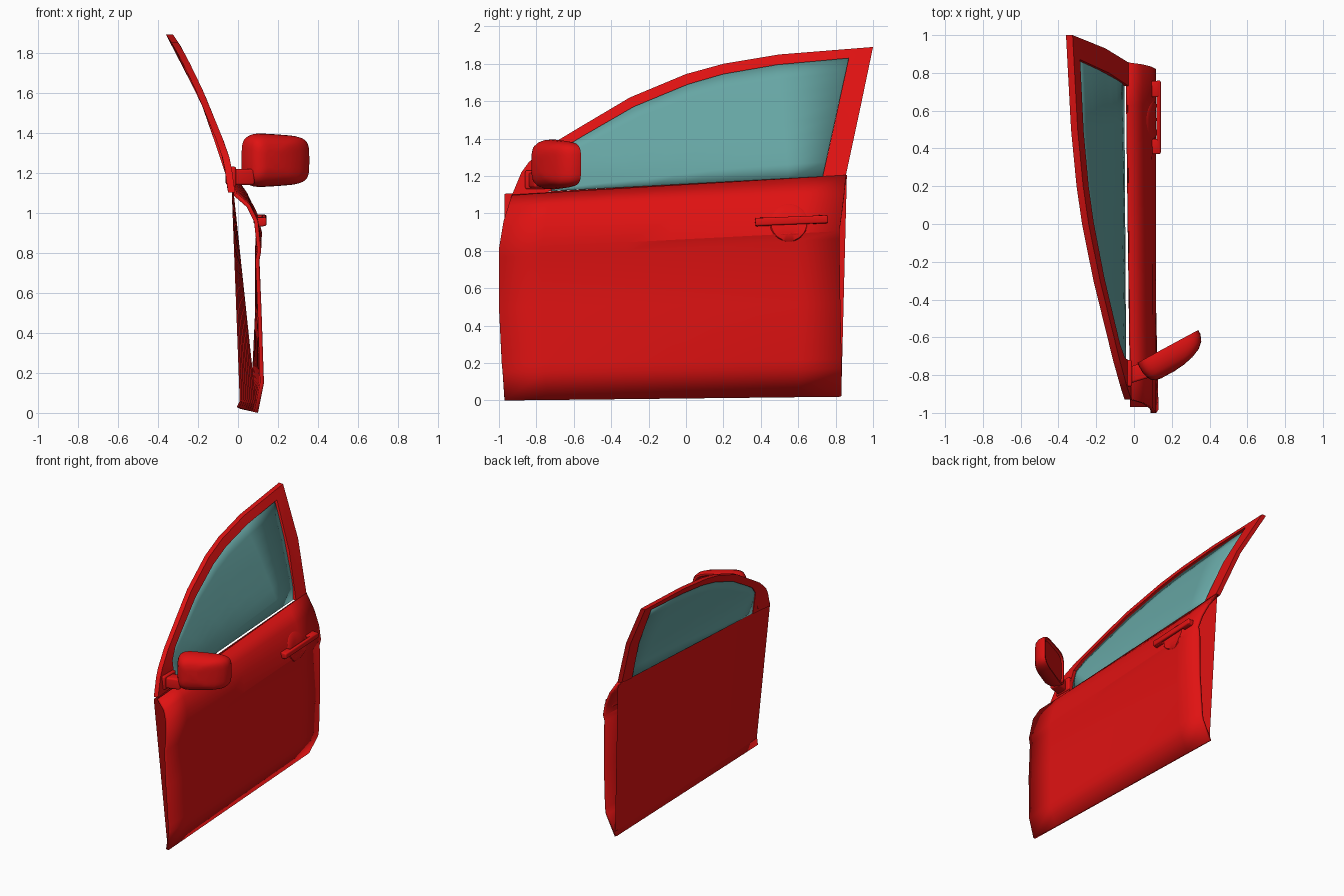
import bpy, bmesh, math
from mathutils import Vector, Matrix
from mathutils.bvhtree import BVHTree

if "Cube" in bpy.data.objects:
    bpy.data.objects.remove(bpy.data.objects["Cube"])


def material(name, rgb):
    m = bpy.data.materials.new(name)
    m.diffuse_color = (*rgb, 1)
    m.use_nodes = True
    m.node_tree.nodes["Principled BSDF"].inputs["Base Color"].default_value = m.diffuse_color
    return m


RED = material("red_paint", (0.74, 0.006, 0.006))
GLASS = material("tinted_glass", (0.135, 0.385, 0.375))


def make(name, verts, faces, mat, angle=30, fix=True):
    me = bpy.data.meshes.new(name)
    me.from_pydata([tuple(v) for v in verts], [], faces)
    if fix:
        bm = bmesh.new()
        bm.from_mesh(me)
        bmesh.ops.recalc_face_normals(bm, faces=bm.faces)
        bm.to_mesh(me)
        bm.free()
    me.materials.append(mat)
    me.shade_smooth()
    me.set_sharp_from_angle(angle=math.radians(angle))
    ob = bpy.data.objects.new(name, me)
    bpy.context.collection.objects.link(ob)
    return ob


def ruled(rows, n):
    """Grid between paired front and rear points, n columns."""
    verts = [Vector(a).lerp(Vector(b), i / n) for a, b in rows for i in range(n + 1)]
    w = n + 1
    faces = [(j * w + i, j * w + i + 1, (j + 1) * w + i + 1, (j + 1) * w + i)
             for j in range(len(rows) - 1) for i in range(n)]
    return verts, faces


def frame_x(z):
    """Outer surface of the window frame, leaning inwards with height."""
    t = [(1.05, -.005), (1.13, -.02), (1.25, -.035), (1.33, -.06), (1.6, -.17),
         (1.745, -.24), (1.83, -.285), (1.89, -.325)]
    for (z0, x0), (z1, x1) in zip(t, t[1:]):
        if z <= z1:
            return x0 + (x1 - x0) * (z - z0) / (z1 - z0)
    return t[-1][1]


# Outer door skin: front and rear edge profiles joined by straight lines
rows = [((.10, -.97, 0), (.012, .83, .02)),
        ((.13, -.98, .15), (.085, .832, .17)),
        ((.128, -.985, .20), (.092, .832, .22)),
        ((.118, -1, .50), (.106, .825, .52)),
        ((.107, -1, .76), (.106, .82, .865)),
        ((.116, -1, .81), (.117, .82, .905)),
        ((.10, -.975, .96), (.092, .833, 1.0)),
        ((.06, -.95, 1.04), (.045, .845, 1.1)),
        ((-.008, -.93, 1.10), (-.028, .855, 1.205))]
sv, sf = ruled(rows, 8)
skin = make("door_skin", sv, sf, RED, 20, fix=False)
sol = skin.modifiers.new("edge", "SOLIDIFY")
sol.thickness, sol.offset = .02, -1
tree = BVHTree.FromPolygons(sv, sf)

# Inner panel: one twisted sheet
pv, pf = ruled([((.095, -.97, .003), (.01, .83, .022)),
                ((-.022, -.97, 1.105), (-.035, .86, 1.205))], 8)
make("inner_panel", pv, pf, RED, fix=False)

# Window frame: outer and inner outlines as (y, z) pairs
outer = [(-.93, 1.1), (-.88, 1.22), (-.84, 1.275), (-.72, 1.37), (-.57, 1.46), (-.3, 1.62),
         (0, 1.745), (.2, 1.8), (.5, 1.85), (1, 1.89), (.93, 1.555), (.855, 1.205)]
inner = [(-.72, 1.12), (-.72, 1.2), (-.71, 1.29), (-.64, 1.36), (-.54, 1.42), (-.28, 1.57),
         (.01, 1.69), (.2, 1.745), (.49, 1.795), (.87, 1.83), (.8, 1.51), (.73, 1.195)]
fv, ff = [], []
for (yo, zo), (yi, zi) in zip(outer, inner):
    for y, z, d in ((yo, zo, 0), (yi, zi, 0), (yi, zi, .035), (yo, zo, .035)):
        fv.append((frame_x(z) - d, y, z))
last = len(outer) - 1
for k in range(last):
    for c in range(4):
        d = (c + 1) % 4
        ff.append((4 * k + c, 4 * k + d, 4 * k + 4 + d, 4 * k + 4 + c))
ff += [(0, 1, 2, 3), tuple(4 * last + c for c in range(4))]
make("window_frame", fv, ff, RED, 35)

# Window pane: columns from the belt line up to the inner outline
top = inner[1:10]
gv, gf = [], []
nz = 8
for k, (y, z) in enumerate(top):
    yb = -.72 + 1.45 * k / (len(top) - 1)
    zb = 1.12 + .075 * (yb + .72) / 1.45
    for j in range(nz + 1):
        t = j / nz
        zz = zb + (z - zb) * t
        gv.append((frame_x(zz) - .026, yb + (y - yb) * t, zz))
for k in range(len(top) - 1):
    for j in range(nz):
        a = k * (nz + 1) + j
        gf.append((a, a + nz + 1, a + nz + 2, a + 1))
pane = make("window_pane", gv, gf, GLASS, 60, fix=False)
ps = pane.modifiers.new("thickness", "SOLIDIFY")
ps.thickness, ps.offset = .006, 0

# Round handle cup, laid on the skin
N = 32
cv, cf = [], []
for r, lift in ((.102, -.001), (.096, .004), (.05, .003), (.01, .002)):
    for i in range(N):
        a = 2 * math.pi * i / N
        y, z = .55 + r * math.cos(a), .95 + r * math.sin(a)
        hit = tree.ray_cast(Vector((1, y, z)), Vector((-1, 0, 0)))[0]
        cv.append((hit.x + lift, y, z))
for k in range(3):
    for i in range(N):
        j = (i + 1) % N
        cf.append((k * N + i, k * N + j, k * N + N + j, k * N + N + i))
cf.append(tuple(range(3 * N, 4 * N)))
make("handle_cup", cv, cf, RED, 40, fix=False)


def box(name, centre, size, bevel=.01, tilt=0.0, spin=0.0):
    bm = bmesh.new()
    m = (Matrix.Translation(centre) @ Matrix.Rotation(spin, 4, 'Z')
         @ Matrix.Rotation(tilt, 4, 'X') @ Matrix.Diagonal((*size, 1)))
    bmesh.ops.create_cube(bm, size=1, matrix=m)
    bmesh.ops.bevel(bm, geom=bm.edges[:], offset=bevel, segments=3, profile=.5, affect='EDGES')
    vs = [v.co.copy() for v in bm.verts]
    bm.verts.index_update()
    fs = [tuple(v.index for v in f.verts) for f in bm.faces]
    bm.free()
    return make(name, vs, fs, RED, 40)


# Pull handle on two feet
box("handle_grip", (.13, .565, .962), (.024, .39, .042), .009, .04)
box("handle_front_foot", (.11, .41, .955), (.045, .08, .045), .008, .04)
box("handle_rear_foot", (.105, .715, .968), (.055, .085, .045), .008, .04)

# Mirror housing: rounded-box rings from the flat rear face to the domed front
e, n = Vector((.88, .475, 0)), Vector((.475, -.88, 0))
base = Vector((.018, -.735, 0))
rings = [(.012, .02, .34, .105), (0, .012, .35, .118), (0, .0, .366, .13), (.025, -.002, .366, .135),
         (.06, .0, .352, .132), (.09, .008, .32, .122), (.112, .02, .27, .105),
         (.126, .04, .21, .08), (.132, .07, .15, .045)]
M = 40
mv, mf = [], []
for w, u0, u1, h in rings:
    for i in range(M):
        a = 2 * math.pi * i / M
        c, s = math.cos(a), math.sin(a)
        p = .45
        u = (u0 + u1) / 2 + (u1 - u0) / 2 * math.copysign(abs(c) ** p, c)
        hz = h * (1.04 - .5 * max(u, 0) * .9)
        z = 1.262 + hz * math.copysign(abs(s) ** p, s)
        q = base + e * u + n * w
        mv.append((q.x, q.y, z))
for k in range(len(rings) - 1):
    for i in range(M):
        j = (i + 1) % M
        mf.append((k * M + i, k * M + j, k * M + M + j, k * M + M + i))
mf += [tuple(range(M)), tuple(range((len(rings) - 1) * M, len(rings) * M))]
make("mirror_housing", mv, mf, RED, 40)

# Mirror arm and its base on the frame corner
box("mirror_arm", (.01, -.79, 1.178), (.13, .085, .08), .012, 0, .3)
box("mirror_base", (-.025, -.79, 1.18), (.03, .14, .10), .01)
